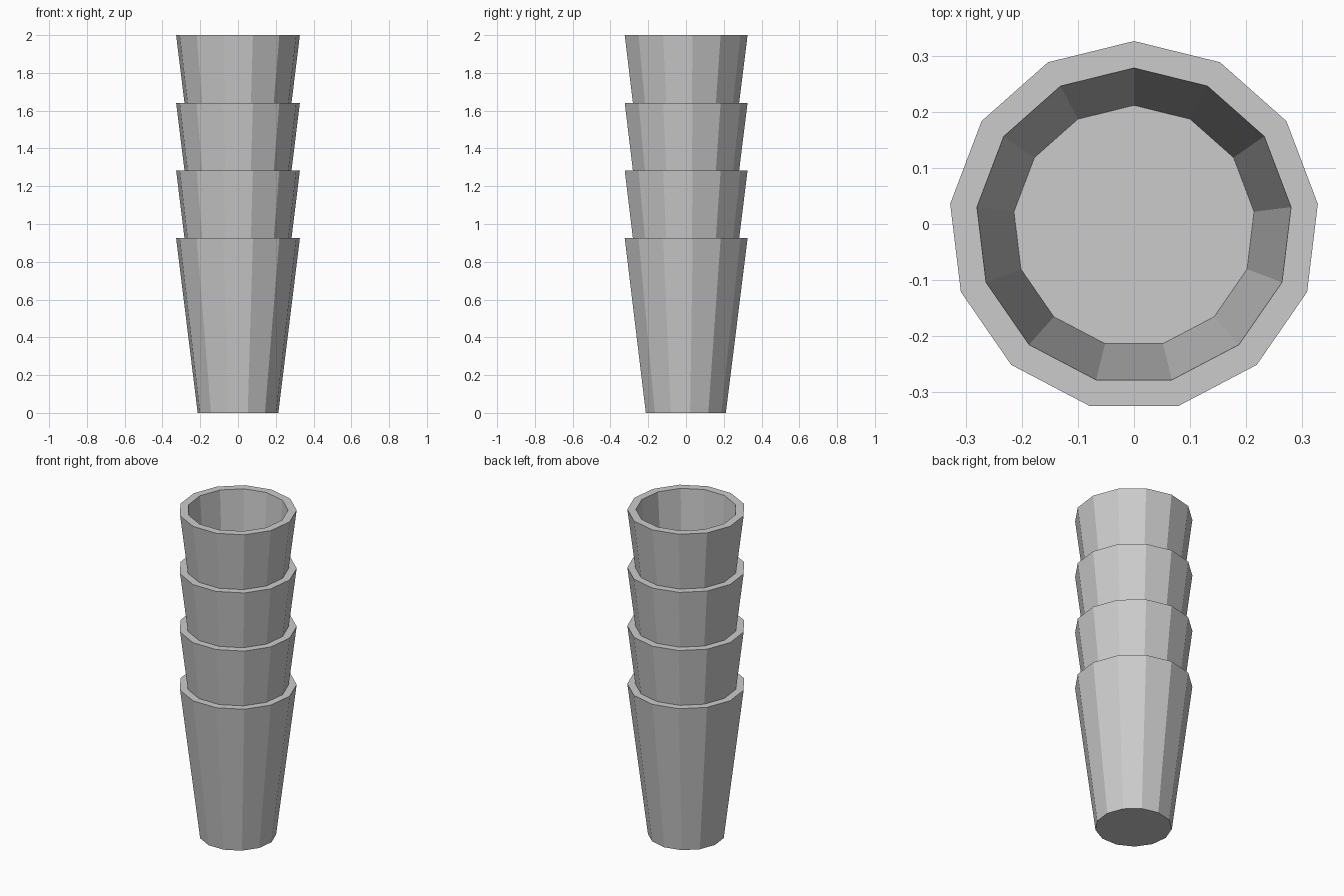
import bpy, bmesh
from math import sin, cos, pi

if "Cube" in bpy.data.objects:
    bpy.data.objects.remove(bpy.data.objects["Cube"])

SIDES = 13
CUPS = 4
HEIGHT = 0.925
STEP = (2.0 - HEIGHT) / (CUPS - 1)
Y_SHIFT = -0.004
# (radius, height): outer base, outer rim, inner rim, inner floor
PROFILE = [(0.215, 0.0), (0.330, HEIGHT), (0.282, HEIGHT), (0.2155, 0.015)]


def make_cup(name, z):
    bm = bmesh.new()
    rings = []
    for r, h in PROFILE:
        rings.append([bm.verts.new((r * sin(2 * pi * i / SIDES),
                                    r * cos(2 * pi * i / SIDES), h))
                      for i in range(SIDES)])
    # walls and rim
    for a, b in zip(rings, rings[1:]):
        for i in range(SIDES):
            j = (i + 1) % SIDES
            bm.faces.new((a[i], a[j], b[j], b[i]))
    # underside and inner floor
    bm.faces.new(rings[0])
    bm.faces.new(rings[-1])
    bmesh.ops.recalc_face_normals(bm, faces=bm.faces)
    mesh = bpy.data.meshes.new(name)
    bm.to_mesh(mesh)
    bm.free()
    cup = bpy.data.objects.new(name, mesh)
    cup.location = (0, Y_SHIFT, z)
    bpy.context.collection.objects.link(cup)


# stack of nested cups
for n in range(CUPS):
    make_cup(f"cup_{n + 1}", n * STEP)
